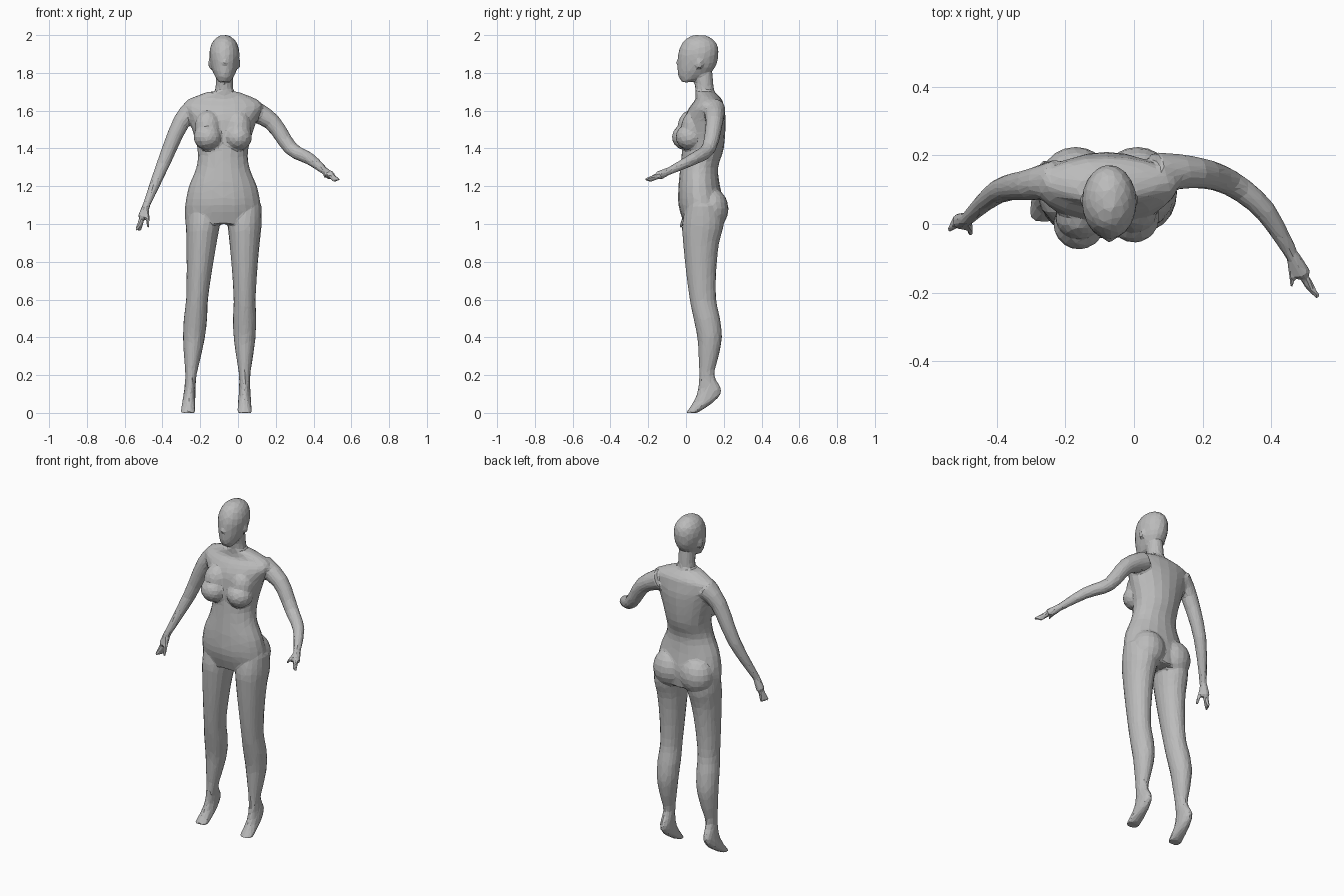
import bpy
import bmesh
import math
from mathutils import Vector, Matrix

cube = bpy.data.objects.get("Cube")
if cube:
    bpy.data.objects.remove(cube, do_unlink=True)

SIDES = 20
STEPS = 3
bm = bmesh.new()


def smooth_rows(rows):
    """Fill in a smooth curve between sparse rows of four values."""
    rows = [Vector(row) for row in rows]
    padded = [rows[0]] + rows + [rows[-1]]
    result = []
    for before, start, end, after in zip(padded, rows, rows[1:], padded[3:]):
        for step in range(STEPS):
            t = step / STEPS
            leave = (end - before) / 2
            arrive = (after - start) / 2
            ease = t * t * (3 - 2 * t)
            result.append(start.lerp(end, ease)
                          + leave * t * (1 - t) ** 2
                          - arrive * t * t * (1 - t))
    return result + [rows[-1]]


def unit_circle():
    """Yield the points of a flat circle, one per side."""
    for i in range(SIDES):
        angle = math.tau * i / SIDES
        yield Vector((math.cos(angle), math.sin(angle), 0))


def skin(rings):
    """Bridge rings of vertices and close both ends."""
    for low, high in zip(rings, rings[1:]):
        for i in range(SIDES):
            j = (i + 1) % SIDES
            bm.faces.new((low[i], low[j], high[j], high[i]))
    bm.faces.new(rings[0][::-1])
    bm.faces.new(rings[-1])


def loft(rows, x, lean=0):
    """Stack level ovals given as (z, half width, y, half depth)."""
    rings = []
    for z, width, y, depth in smooth_rows(rows):
        middle = x + lean * (1 - z)
        rings.append([bm.verts.new((middle + width * p.x, y + depth * p.y, z))
                      for p in unit_circle()])
    skin(rings)


def tube(points):
    """Sweep a round limb along points given as (x, y, z, radius)."""
    points = smooth_rows(points)
    last = len(points) - 1
    rings = []
    for k, point in enumerate(points):
        heading = points[min(k + 1, last)] - points[max(k - 1, 0)]
        turn = heading.to_3d().to_track_quat('Z', 'Y')
        rings.append([bm.verts.new(point.to_3d() + turn @ p * point.w)
                      for p in unit_circle()])
    skin(rings)


def blob(centre, radii):
    """Add a stretched sphere."""
    place = Matrix.Translation(centre) @ Matrix.Diagonal((*radii, 1))
    bmesh.ops.create_uvsphere(bm, u_segments=SIDES, v_segments=SIDES // 2,
                              radius=1, matrix=place)


def hand(wrist, tip, spread, thumb):
    """Add a palm, three tapering fingers and a thumb."""
    wrist, tip, spread, thumb = map(Vector, (wrist, tip, spread, thumb))
    palm = wrist.lerp(tip, .5)
    tube([(*wrist, .02), (*palm, .025)])
    for across in (-1, 0, 1):
        tube([(*palm, .015), (*(tip + spread * across), .008)])
    tube([(*wrist, .015), (*thumb, .008)])


# Torso, from hips to base of neck
TORSO_X = -.08
loft([
    (1, .2, .09, .1),
    (1.1, .2, .08, .12),
    (1.2, .18, .07, .11),
    (1.3, .14, .07, .1),
    (1.4, .135, .09, .11),
    (1.55, .18, .1, .11),
    (1.62, .21, .11, .09),
    (1.66, .18, .12, .07),
    (1.7, .08, .1, .05),
], TORSO_X)

# Neck
HEAD_X = -.072
loft([(1.64, .08, .11, .06), (1.7, .05, .1, .05), (1.8, .045, .09, .05)],
     HEAD_X)

# Head, chin to crown
loft([
    (1.75, .03, 0, .02),
    (1.78, .05, .03, .07),
    (1.83, .07, .055, .1),
    (1.9, .08, .065, .107),
    (1.95, .07, .07, .095),
    (1.98, .05, .07, .07),
    (2, .02, .07, .03),
], HEAD_X)

# Nose, lips and ears
tube([(HEAD_X, -.03, 1.89, .008), (HEAD_X, -.045, 1.845, .013)])
blob((HEAD_X, -.03, 1.8), (.02, .015, .01))
for side in (-1, 1):
    blob((HEAD_X + side * .075, .07, 1.85), (.01, .02, .03))

# Chest, with the right side turned slightly forward
for x, y in ((-.16, 0), (0, .02)):
    blob((x, y, 1.46), (.075, .075, .07))
    blob((x, y + .02, 1.51), (.07, .065, .09))

# Seat
for side in (-1, 1):
    blob((TORSO_X + side * .09, .135, 1.08), (.1, .09, .11))

# Legs on tiptoe; the right one leans outward
LEG = [
    (0, .04, .03, .03),
    (.06, .035, .095, .055),
    (.12, .03, .125, .063),
    (.2, .03, .11, .04),
    (.3, .045, .12, .053),
    (.4, .058, .125, .065),
    (.5, .062, .11, .07),
    (.6, .058, .09, .07),
    (.75, .067, .08, .08),
    (.9, .08, .08, .095),
    (1, .09, .09, .11),
    (1.1, .09, .09, .09),
]
loft(LEG, -.185, lean=-.08)
loft(LEG, .035)

# Right arm, hanging
tube([(-.22, .13, 1.62, .06), (-.3, .115, 1.54, .046),
      (-.395, .095, 1.32, .035), (-.485, .015, 1.1, .02)])
hand((-.485, .015, 1.1), (-.53, 0, .965), (.01, .02, 0), (-.475, -.03, .98))

# Left arm, reaching forward
tube([(.06, .15, 1.61, .06), (.18, .15, 1.54, .046), (.28, .12, 1.4, .038),
      (.38, .04, 1.345, .032), (.46, -.09, 1.28, .02)])
hand((.46, -.09, 1.28), (.525, -.205, 1.23), (.012, -.01, .005),
     (.46, -.185, 1.25))

bmesh.ops.recalc_face_normals(bm, faces=bm.faces)
mesh = bpy.data.meshes.new("body")
bm.to_mesh(mesh)
bm.free()
body = bpy.data.objects.new("body", mesh)
bpy.context.collection.objects.link(body)

# Plain grey surface
grey = bpy.data.materials.new("plain grey")
grey.use_nodes = True
colour = (.5, .5, .5, 1)
grey.diffuse_color = colour
shader = grey.node_tree.nodes["Principled BSDF"]
shader.inputs["Base Color"].default_value = colour
mesh.materials.append(grey)

# Fuse the parts into one skin, soften the joins, then facet it
fuse = body.modifiers.new("fuse", 'REMESH')
fuse.mode = 'VOXEL'
fuse.voxel_size = .007
soften = body.modifiers.new("soften", 'SMOOTH')
soften.factor = .5
soften.iterations = 8
facet = body.modifiers.new("facet", 'DECIMATE')
facet.ratio = .04
